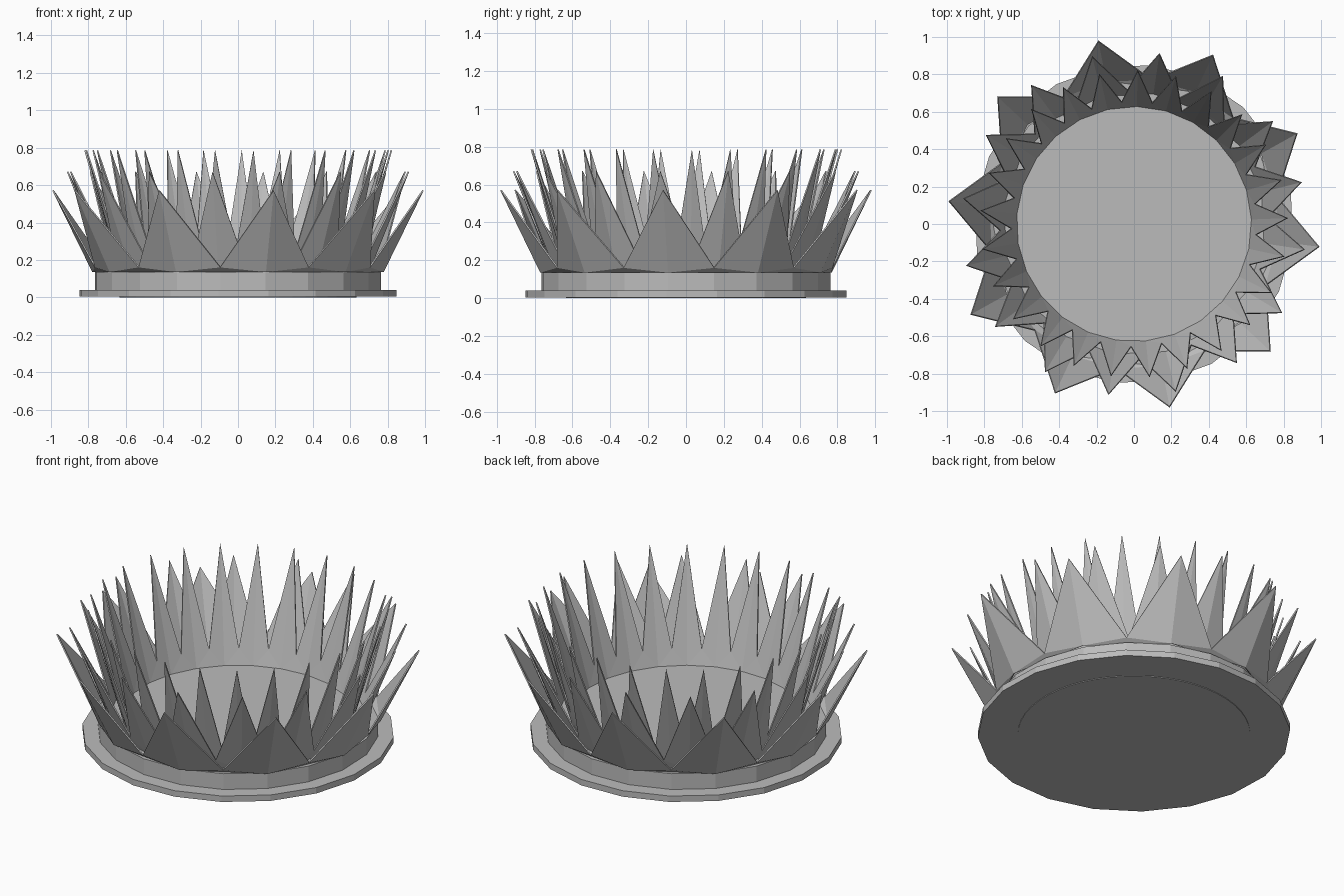
import bpy, bmesh
from math import cos, sin, radians, tau

cube = bpy.data.objects.get("Cube")
if cube:
    bpy.data.objects.remove(cube)

grey = bpy.data.materials.new("plain grey")
grey.use_nodes = True
colour = (0.5, 0.5, 0.5, 1)
grey.diffuse_color = colour
grey.node_tree.nodes["Principled BSDF"].inputs["Base Color"].default_value = colour


def polar(r, a, z):
    return (r * cos(a), r * sin(a), z)


def finish(name, bm):
    bmesh.ops.recalc_face_normals(bm, faces=bm.faces)
    mesh = bpy.data.meshes.new(name)
    bm.to_mesh(mesh)
    bm.free()
    mesh.materials.append(grey)
    obj = bpy.data.objects.new(name, mesh)
    bpy.context.collection.objects.link(obj)
    return obj


def drum(name, radius, z0, z1, sides, turn):
    """Flat-sided disc between two heights."""
    bm = bmesh.new()
    ring = [bm.verts.new(polar(radius, radians(turn) + tau * i / sides, z0))
            for i in range(sides)]
    base = bm.faces.new(ring)
    top = bmesh.ops.extrude_face_region(bm, geom=[base])["geom"]
    for v in top:
        if isinstance(v, bmesh.types.BMVert):
            v.co.z = z1
    return finish(name, bm)


def crown(name, count, turn, base, valley, tip):
    """Ring of creased pointed petals; base, valley and tip are (radius, height)."""
    bm = bmesh.new()
    step = tau / count
    feet, dips, tips = [], [], []
    for i in range(count):
        a = radians(turn) + step * i
        feet.append(bm.verts.new(polar(base[0], a, base[1])))
        tips.append(bm.verts.new(polar(tip[0], a, tip[1])))
        dips.append(bm.verts.new(polar(valley[0], a + step / 2, valley[1])))
    for i in range(count):
        j = (i + 1) % count
        bm.faces.new((feet[i], dips[i], tips[i]))
        bm.faces.new((feet[j], tips[j], dips[i]))
        bm.faces.new((feet[i], feet[j], dips[i]))
    obj = finish(name, bm)
    shell = obj.modifiers.new("thickness", "SOLIDIFY")
    shell.thickness = 0.008
    shell.offset = -1
    return obj


# Stepped base
drum("base_plate", 0.855, 0.004, 0.04, 20, -7)
drum("base_collar", 0.77, 0.04, 0.135, 20, -7)
drum("centre_floor", 0.635, 0.0, 0.14, 50, 2.2)

# Three rings of petals, each taller and steeper toward the middle
crown("outer_petals", 10, -7, (0.785, 0.135), (0.78, 0.16), (1.0, 0.57))
crown("middle_petals", 16, 14, (0.71, 0.135), (0.72, 0.19), (0.925, 0.67))
crown("inner_petals", 25, 2.2, (0.635, 0.135), (0.66, 0.23), (0.825, 0.785))
